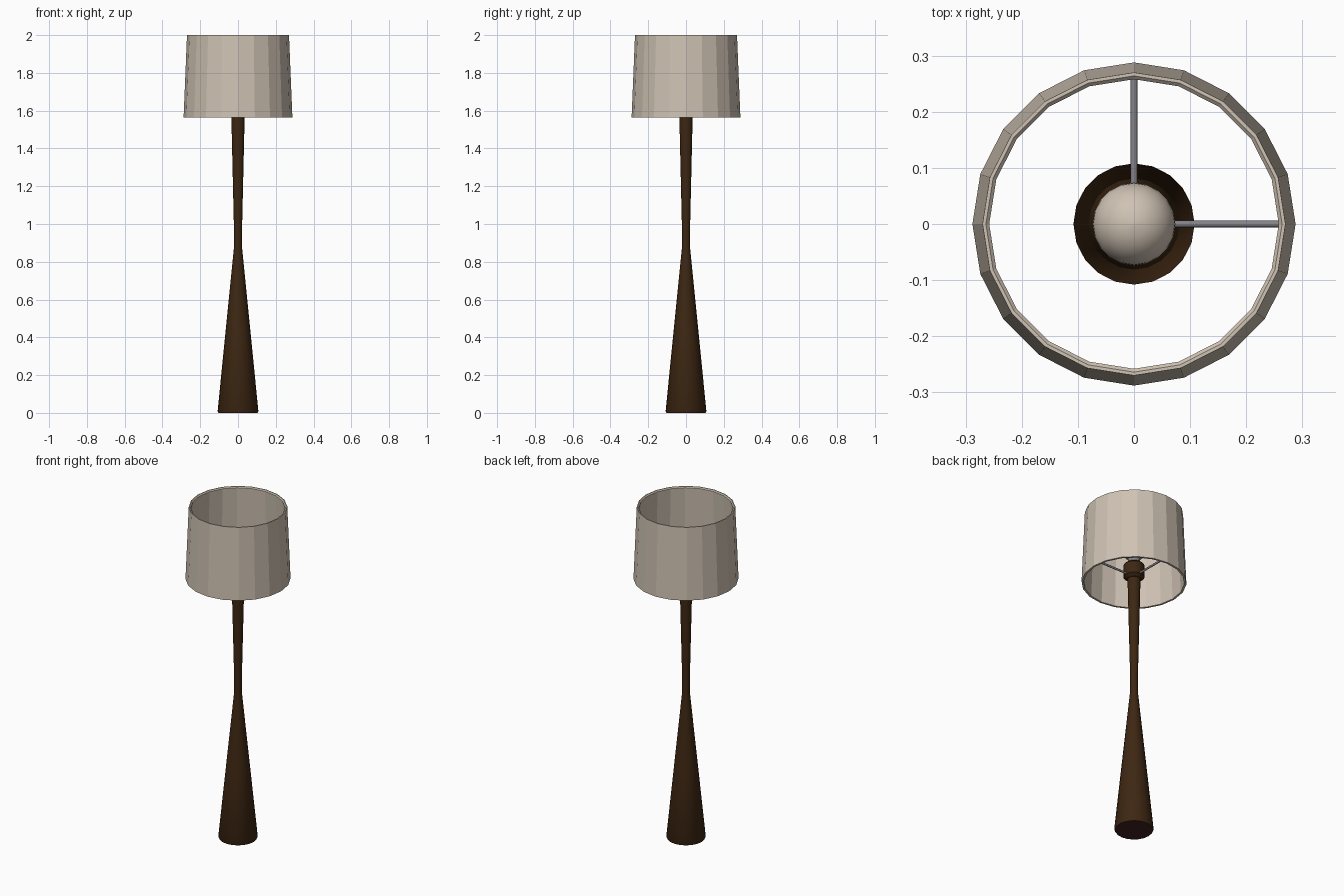
import bpy, bmesh, math
from mathutils import Vector

if "Cube" in bpy.data.objects:
    bpy.data.objects.remove(bpy.data.objects["Cube"])

SIDES = 20


def material(name, rgb):
    m = bpy.data.materials.new(name)
    m.diffuse_color = (*rgb, 1)
    m.use_nodes = True
    m.node_tree.nodes["Principled BSDF"].inputs["Base Color"].default_value = m.diffuse_color
    return m


WOOD = material("dark wood", (0.047, 0.020, 0.006))
FELT = material("base felt", (0.050, 0.016, 0.014))
CREAM = material("cream fabric", (0.62, 0.54, 0.45))
METAL = material("grey metal", (0.24, 0.23, 0.25))


def lathe(name, profile, mats, smooth=True, closed=False):
    """Revolve (radius, z) points around z; open profiles get end caps."""
    bm = bmesh.new()
    rings = []
    for r, z in profile:
        rings.append([bm.verts.new((r * math.cos(2 * math.pi * i / SIDES),
                                    r * math.sin(2 * math.pi * i / SIDES), z))
                      for i in range(SIDES)])
    pairs = list(zip(rings, rings[1:]))
    if closed:
        pairs.append((rings[-1], rings[0]))
    for a, b in pairs:
        for i in range(SIDES):
            j = (i + 1) % SIDES
            bm.faces.new((a[i], a[j], b[j], b[i]))
    if not closed:
        bm.faces.new(rings[0][::-1])
        bm.faces.new(rings[-1])
    bmesh.ops.recalc_face_normals(bm, faces=bm.faces)
    me = bpy.data.meshes.new(name)
    bm.to_mesh(me)
    bm.free()
    for m in mats:
        me.materials.append(m)
    ob = bpy.data.objects.new(name, me)
    bpy.context.collection.objects.link(ob)
    if smooth:
        bpy.ops.object.select_all(action='DESELECT')
        ob.select_set(True)
        bpy.context.view_layer.objects.active = ob
        bpy.ops.object.shade_smooth_by_angle(angle=math.radians(35))
    return ob


# Turned wooden stem: flared base, narrow waist, widening neck
stem = lathe("stem", [(0.104, 0), (0.108, 0.008), (0.066, 0.43), (0.030, 0.79),
                      (0.021, 0.88), (0.022, 1.0), (0.035, 1.56), (0.035, 1.60)],
             [WOOD, FELT])
for f in stem.data.polygons:
    if f.normal.z < -0.9 and f.center.z < 0.005:
        f.material_index = 1

# Collar on top of the stem, and the bulb socket
lathe("collar", [(0.038, 1.585), (0.058, 1.60), (0.058, 1.67), (0.050, 1.68)], [WOOD])
lathe("socket", [(0.034, 1.675), (0.034, 1.73)], [METAL])

# Round bulb
R, C = 0.074, 1.785
lathe("bulb", [(R * math.cos(a), C + R * math.sin(a))
               for a in (math.radians(-66 + 15.4 * k) for k in range(11))], [CREAM])

# Faceted open lampshade with wall thickness
lathe("lampshade", [(0.288, 1.565), (0.270, 2.0), (0.264, 2.0), (0.258, 1.994),
                    (0.276, 1.565)], [CREAM], smooth=False, closed=True)

# Two rods carrying the shade
for name, d in (("right_rod", Vector((1, 0, 0))), ("back_rod", Vector((0, 1, 0)))):
    start, end = 0.03, 0.277
    bpy.ops.mesh.primitive_cylinder_add(
        vertices=12, radius=0.006, depth=end - start,
        location=d * (start + end) / 2 + Vector((0, 0, 1.605)),
        rotation=d.to_track_quat('Z', 'Y').to_euler())
    rod = bpy.context.object
    rod.name = name
    rod.data.materials.append(METAL)
    bpy.ops.object.shade_smooth_by_angle(angle=math.radians(40))
